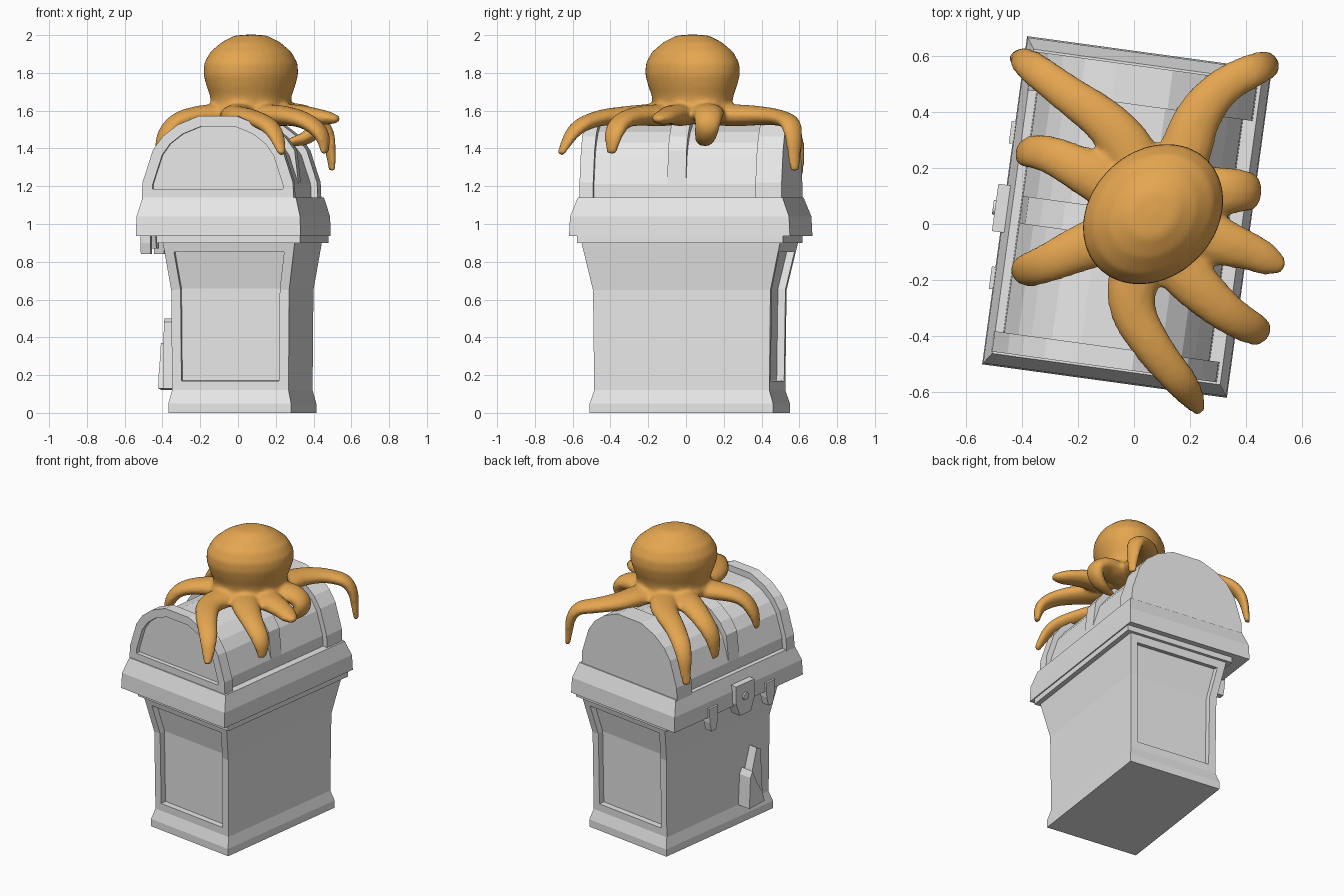
import bpy, bmesh, math
from mathutils import Matrix, Vector

cube = bpy.data.objects.get("Cube")
if cube:
    bpy.data.objects.remove(cube)

TURN = math.radians(-7.8)
BASE_AT, LID_AT, DOME_AT = (0.023, 0.02, 0), (-0.025, 0.025, 0), (-0.034, 0.026, 0)


def material(name, colour):
    m = bpy.data.materials.new(name)
    m.use_nodes = True
    m.diffuse_color = (*colour, 1)
    m.node_tree.nodes["Principled BSDF"].inputs["Base Color"].default_value = (*colour, 1)
    return m


GREY = material("chest_grey", (0.8, 0.8, 0.8))
ORANGE = material("octopus_orange", (0.78, 0.38, 0.08))


def finish(name, bm, at=None, mat=GREY):
    bmesh.ops.recalc_face_normals(bm, faces=bm.faces)
    me = bpy.data.meshes.new(name)
    bm.to_mesh(me)
    bm.free()
    ob = bpy.data.objects.new(name, me)
    bpy.context.collection.objects.link(ob)
    me.materials.append(mat)
    if at:
        ob.location, ob.rotation_euler.z = at, TURN
    return ob


def recess(bm, faces, width, depth):
    """Leave a flat border, then sink the panel with straight walls."""
    bmesh.ops.inset_region(bm, faces=faces, thickness=width, use_even_offset=True)
    bmesh.ops.inset_region(bm, faces=faces, thickness=0, depth=-depth)


def loft(rings):
    """Stack of rectangles given as (height, half width, half length)."""
    bm = bmesh.new()
    loops = [[bm.verts.new((sx * w, sy * l, z)) for sx, sy in ((-1, -1), (1, -1), (1, 1), (-1, 1))]
             for z, w, l in rings]
    for a, b in zip(loops, loops[1:]):
        for i in range(4):
            j = (i + 1) % 4
            bm.faces.new((a[i], a[j], b[j], b[i]))
    bm.faces.new(loops[0][::-1])
    bm.faces.new(loops[-1])
    bmesh.ops.recalc_face_normals(bm, faces=bm.faces)
    return bm


def prism(points, start, end, place):
    """Extrude a 2D outline; place(u, v, t) gives the 3D position."""
    bm = bmesh.new()
    a, b = ([bm.verts.new(place(u, v, t)) for u, v in points] for t in (start, end))
    bm.faces.new(a)
    bm.faces.new(b[::-1])
    for i in range(len(a)):
        j = (i + 1) % len(a)
        bm.faces.new((a[i], b[i], b[j], a[j]))
    bmesh.ops.recalc_face_normals(bm, faces=bm.faces)
    return bm


def along_y(u, v, t):
    return (u, t, v)


def along_x(u, v, t):
    return (t, u, v)


# Chest body with a sunken panel on each end
bm = loft([(0, .328, .49), (.05, .328, .49), (.12, .311, .468), (.65, .315, .474), (.9, .352, .53)])
for side in (-1, 1):
    panel = [f for f in bm.faces
             if f.normal.y * side > .8 and f.calc_center_median().z > .2]
    recess(bm, panel, .05, .04)
finish("chest_body", bm, BASE_AT)
finish("chest_rim", loft([(.9, .384, .55), (.945, .384, .55)]), BASE_AT)

# Lid skirt
finish("lid_skirt", loft([(.937, .44, .59), (1.04, .437, .585), (1.14, .41, .547)]), LID_AT)

# Domed lid: sunken core, raised bands, arched panel on the front end
FLOOR = 1.13


def mirrored(points):
    return points + [(-x, z) for x, z in reversed(points)]


outer = [(.406, FLOOR), (.402, 1.22), (.347, 1.39), (.295, 1.463), (.215, 1.525), (.1, 1.572)]
inner = [(x * .915, FLOOR + (z - FLOOR) * .905) for x, z in outer]
finish("lid_core", prism(mirrored(inner), -.5, .45, along_y), DOME_AT)
bm = prism(mirrored(outer), -.54, -.467, along_y)
recess(bm, [f for f in bm.faces if f.normal.y < -.9], .055, .03)
finish("lid_front_band", bm, DOME_AT)
finish("lid_back_band", prism(mirrored(outer), .4, .54, along_y), DOME_AT)
# The middle band sinks into the core near its foot
finish("lid_middle_band", prism(mirrored(inner[:2] + outer[2:]), -.075, .024, along_y), DOME_AT)

# Latch with keyhole knob, and two side clasps
latch = [(-.115, 1.08), (.055, 1.08), (.055, .96), (.02, .87), (-.08, .87), (-.115, .96)]
finish("latch", prism(latch, -.47, -.4, along_x), LID_AT)
bm = bmesh.new()
bmesh.ops.create_cone(bm, cap_ends=True, segments=12, radius1=.032, radius2=.025, depth=.02,
                      matrix=Matrix.Translation((-.468, -.03, .99)) @ Matrix.Rotation(-math.pi / 2, 4, 'Y'))
finish("keyhole_knob", bm, LID_AT)
for name, y in (("back", .243), ("front", -.28)):
    clasp = [(y - .04, 1.0), (y + .04, 1.0), (y + .035, .9), (y + .02, .84), (y - .02, .84), (y - .035, .9)]
    finish(name + "_clasp", prism(clasp, -.453, -.4, along_x), LID_AT)

# Shards leaning on the latch side
spike = [(-.345, .13), (-.23, .13), (-.25, .36), (-.29, .5), (-.325, .48), (-.335, .32)]
chip = [(-.33, .13), (-.19, .12), (-.2, .33), (-.22, .37), (-.26, .28), (-.31, .2)]
finish("tall_shard", prism(spike, -.375, -.29, along_x), BASE_AT)
finish("short_shard", prism(chip, -.405, -.29, along_x), BASE_AT)

# Octopus head: turned profile, a little longer along one diagonal
CX, CY = .068, .035
profile = [(0, 2.004), (.085, 1.998), (.155, 1.962), (.215, 1.91), (.247, 1.85), (.25, 1.79),
           (.234, 1.73), (.216, 1.68), (.21, 1.64), (.225, 1.6), (.2, 1.55), (0, 1.54)]
bm = bmesh.new()
verts = [bm.verts.new((r, 0, z)) for r, z in profile]
edges = [bm.edges.new(p) for p in zip(verts, verts[1:])]
bmesh.ops.spin(bm, geom=verts + edges, cent=(0, 0, 0), axis=(0, 0, 1), angle=math.tau, steps=32)
bmesh.ops.remove_doubles(bm, verts=bm.verts, dist=.0005)
bm.transform(Matrix.Translation((CX, CY, 0)) @ Matrix.Rotation(math.pi / 4, 4, 'Z')
             @ Matrix.Diagonal((1.1, .9, 1, 1)))


def round_corners(path):
    """One pass of corner cutting that keeps both ends."""
    out = [path[0]]
    for a, b in zip(path, path[1:]):
        out += [a.lerp(b, .25), a.lerp(b, .75)]
    return out + [path[-1]]


def tentacle(bm, points, radii):
    """Flattened, tapered tube; its wide axis stays level along the path."""
    path = [Vector((*p, r)) for p, r in zip(points, radii)]
    for _ in range(3):
        path = round_corners(path)
    first = (path[1] - path[0]).xyz
    side = first.cross(Vector((0, 0, 1)))
    loops = []
    for i, p in enumerate(path):
        t = (path[min(i + 1, len(path) - 1)] - path[max(i - 1, 0)]).xyz.normalized()
        side = (side - t * side.dot(t)).normalized()
        up = side.cross(t)
        loops.append([bm.verts.new(p.xyz + p.w * (1.2 * math.cos(a) * side + .75 * math.sin(a) * up))
                      for a in (k * math.tau / 12 for k in range(12))])
    for a, b in zip(loops, loops[1:]):
        for i in range(12):
            j = (i + 1) % 12
            bm.faces.new((a[i], a[j], b[j], b[i]))
    bm.faces.new(loops[0][::-1])
    bm.faces.new(loops[-1])


# Tentacles from under the head to each tip
TENTACLES = [
    [(.01, .23, 1.575), (-.09, .36, 1.575), (-.24, .465, 1.555), (-.39, .58, 1.48), (-.425, .6, 1.25)],
    [(.18, .24, 1.575), (.22, .38, 1.575), (.32, .5, 1.565), (.475, .57, 1.53), (.5, .575, 1.28)],
    [(-.07, .13, 1.575), (-.18, .19, 1.58), (-.31, .255, 1.54), (-.39, .26, 1.45), (-.4, .25, 1.3)],
    [(-.07, -.04, 1.575), (-.2, -.09, 1.58), (-.33, -.15, 1.55), (-.4, -.17, 1.46), (-.42, -.175, 1.35)],
    [(.01, -.14, 1.58), (-.02, -.3, 1.575), (.08, -.46, 1.565), (.19, -.59, 1.51), (.235, -.665, 1.37)],
    [(.15, -.14, 1.575), (.25, -.25, 1.575), (.36, -.34, 1.55), (.45, -.385, 1.48), (.46, -.395, 1.37)],
    [(.23, -.03, 1.575), (.33, -.07, 1.58), (.42, -.1, 1.57), (.48, -.13, 1.56), (.535, -.155, 1.555)],
    [(.22, .11, 1.575), (.35, .12, 1.59), (.43, .115, 1.53), (.37, .1, 1.45), (.25, .08, 1.43)],
]
for path in TENTACLES:
    tentacle(bm, [(CX, CY, 1.58)] + path, (.06, .082, .07, .057, .05, .022))

# Blend head and tentacles into one smooth skin
octopus = finish("octopus", bm, mat=ORANGE)
blend = octopus.modifiers.new("blend", 'REMESH')
blend.mode, blend.voxel_size, blend.use_smooth_shade = 'VOXEL', .013, True
relax = octopus.modifiers.new("relax", 'SMOOTH')
relax.factor, relax.iterations = .5, 6
bpy.context.view_layer.objects.active = octopus
octopus.select_set(True)
bpy.ops.object.shade_smooth()
